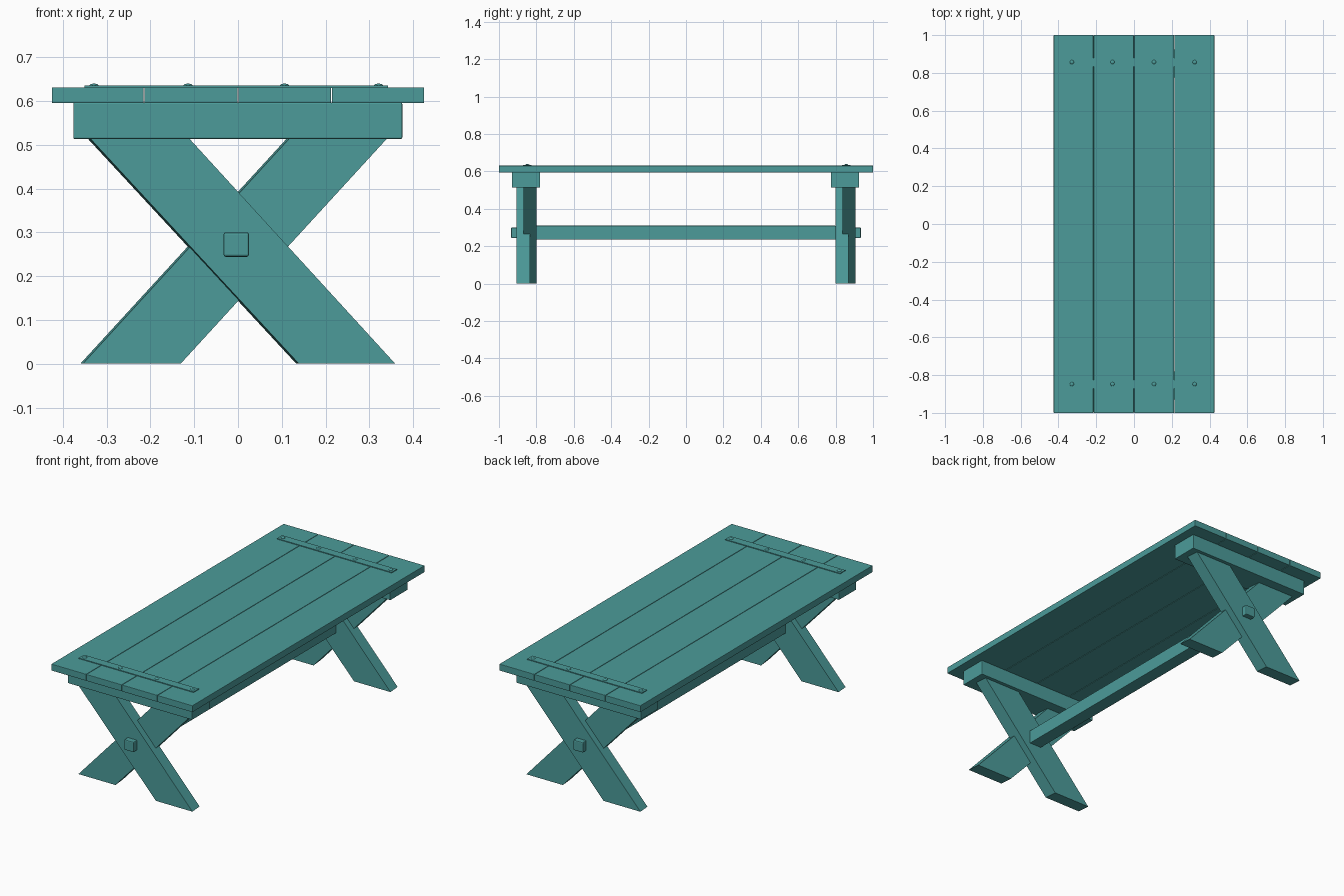
import bpy, bmesh

if "Cube" in bpy.data.objects:
    bpy.data.objects.remove(bpy.data.objects["Cube"])

paint = bpy.data.materials.new("teal_paint")
paint.diffuse_color = (0.072, 0.330, 0.322, 1)
paint.use_nodes = True
paint.node_tree.nodes["Principled BSDF"].inputs["Base Color"].default_value = paint.diffuse_color


def finish(name, bm, bevel=0.0):
    bmesh.ops.recalc_face_normals(bm, faces=bm.faces)
    me = bpy.data.meshes.new(name)
    bm.to_mesh(me)
    bm.free()
    me.materials.append(paint)
    ob = bpy.data.objects.new(name, me)
    bpy.context.collection.objects.link(ob)
    if bevel:
        m = ob.modifiers.new("edge_softening", 'BEVEL')
        m.width = bevel
        m.segments = 2
    return ob


def box(name, x, y, z, bevel=0.0):
    bm = bmesh.new()
    bmesh.ops.create_cube(bm, size=1)
    for v in bm.verts:
        for i, (lo, hi) in enumerate((x, y, z)):
            v.co[i] = lo if v.co[i] < 0 else hi
    return finish(name, bm, bevel)


def leg(name, profile, y0, y1, lean):
    # extruded parallelogram whose back face sits slightly to the left
    bm = bmesh.new()
    front = [bm.verts.new((x, y0, z)) for x, z in profile]
    back = [bm.verts.new((x - lean, y1, z)) for x, z in profile]
    bm.faces.new(front)
    bm.faces.new(back[::-1])
    n = len(profile)
    for i in range(n):
        j = (i + 1) % n
        bm.faces.new((front[i], back[i], back[j], front[j]))
    return finish(name, bm)


def bolt(name, x, y, z, r, h):
    # low dome: lower half of a flattened sphere is removed
    bm = bmesh.new()
    bmesh.ops.create_uvsphere(bm, u_segments=16, v_segments=8, radius=1)
    bmesh.ops.delete(bm, geom=[v for v in bm.verts if v.co.z < -0.01], context='VERTS')
    for v in bm.verts:
        v.co = (x + v.co.x * r, y + v.co.y * r, z + v.co.z * h)
    for f in bm.faces:
        f.smooth = True
    return finish(name, bm)


# table top planks
edges = [-0.425, -0.2145, 0.0, 0.2135, 0.425]
for i in range(4):
    a = edges[i] + (0.001 if i > 0 else 0)
    b = edges[i + 1] - (0.001 if i < 3 else 0)
    box(f"top_plank_{i + 1}", (a, b), (-1, 1), (0.595, 0.631), 0.002)

# end assemblies: apron, crossed legs, strip with bolts
top, low = 0.516, 0.0
falling = [(-0.339, top), (-0.113, top), (0.359, low), (0.139, low)]
rising = [(0.119, top), (0.342, top), (-0.131, low), (-0.354, low)]
for end, dy in (("front", 0.0), ("back", 1.705)):
    box(f"{end}_apron", (-0.376, 0.375), (-0.930 + dy, -0.780 + dy), (0.513, 0.596), 0.003)
    leg(f"{end}_falling_leg", falling, -0.905 + dy, -0.835 + dy, 0.006)
    leg(f"{end}_rising_leg", rising, -0.868 + dy, -0.799 + dy, 0.006)
    box(f"{end}_strip", (-0.350, 0.342), (-0.871 + dy, -0.826 + dy), (0.629, 0.635))
    for i, x in enumerate((-0.329, -0.114, 0.106, 0.321)):
        bolt(f"{end}_bolt_{i + 1}", x, -0.848 + dy, 0.6345, 0.011, 0.005)

# stretcher beam and its tenon poking through both leg crossings
box("stretcher", (-0.041, 0.033), (-0.81, 0.80), (0.235, 0.310), 0.003)
box("stretcher_tenon", (-0.033, 0.025), (-0.935, 0.935), (0.244, 0.300), 0.005)
